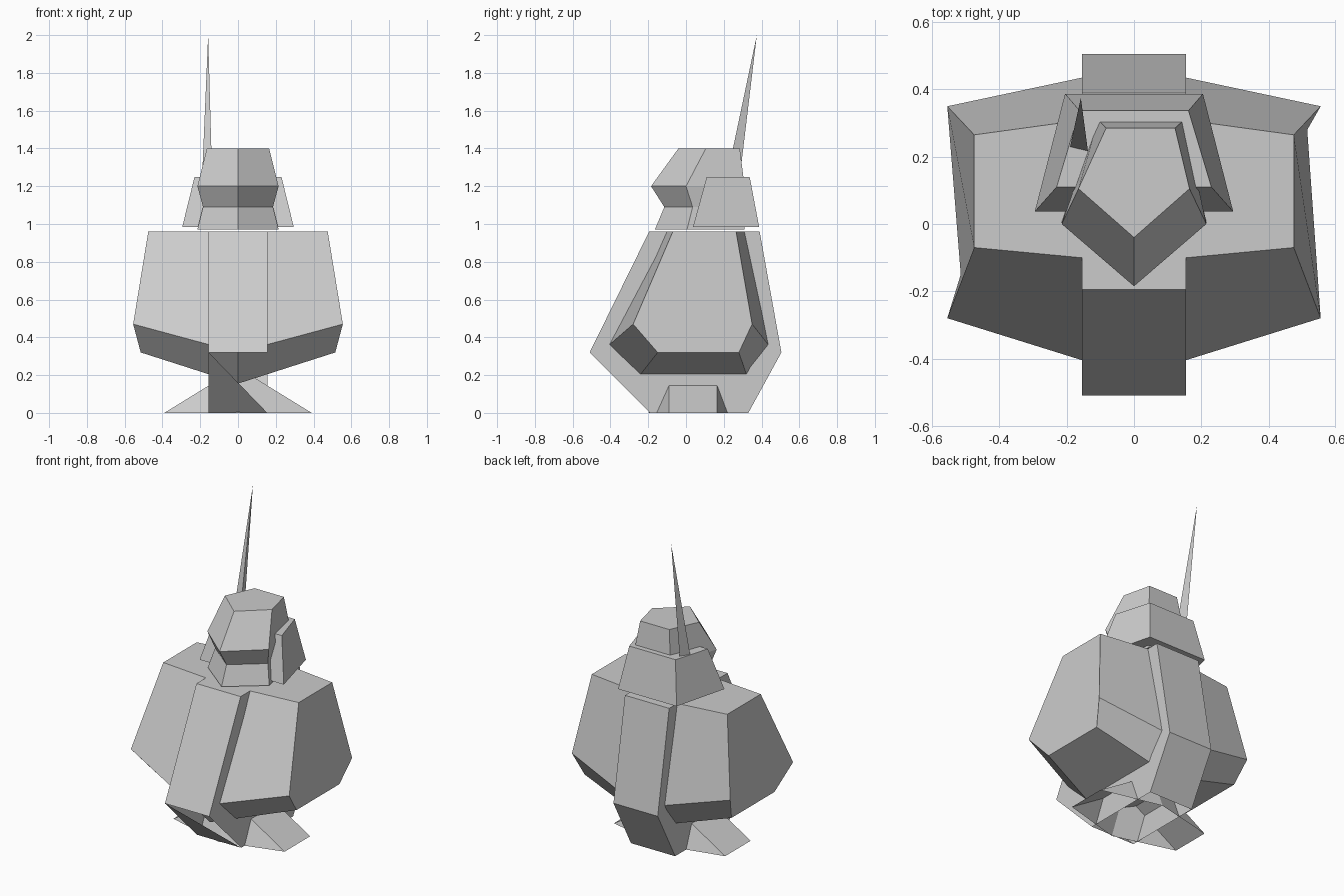
import bpy

if "Cube" in bpy.data.objects:
    bpy.data.objects.remove(bpy.data.objects["Cube"])


def make(name, verts, faces):
    mesh = bpy.data.meshes.new(name)
    mesh.from_pydata(verts, [], faces)
    mesh.update()
    obj = bpy.data.objects.new(name, mesh)
    bpy.context.collection.objects.link(obj)
    return obj


def loft(name, rings):
    """Join equal-length rings of points (counter-clockwise from the end) and cap both ends."""
    n = len(rings[0])
    verts = [p for r in rings for p in r]
    faces = [tuple(reversed(range(n))), tuple(range(len(verts) - n, len(verts)))]
    for k in range(len(rings) - 1):
        a, b = k * n, (k + 1) * n
        for i in range(n):
            j = (i + 1) % n
            faces.append((a + i, a + j, b + j, b + i))
    return make(name, verts, faces)


def level(points, z):
    return [(x, y, z) for x, y in points]


# Broad faceted body: hexagonal outline, thickest at the middle
end = [(.475, -.07, .96), (.555, -.28, .47), (.515, -.15, .32),
       (.515, .28, .32), (.555, .35, .47), (.475, .265, .96)]
middle = [(0, -.115, .96), (0, -.453, .32), (0, -.279, .155),
          (0, .337, .155), (0, .468, .32), (0, .33, .96)]
loft("body", [[(-x, y, z) for x, y, z in end], middle, end])

# Central band; half of the lower front panel and the underside are open
w = .155
band = [(-.195, .96), (-.51, .32), (-.19, 0), (.33, 0), (.505, .32), (.39, .96)]
n = len(band)
verts = [(s * w, y, z) for s in (-1, 1) for y, z in band]
faces = [tuple(reversed(range(n))), tuple(range(n, 2 * n))]
for i in (0, 3, 4, 5):
    j = (i + 1) % n
    faces.append((i, j, n + j, n + i))
faces.append((1, 2, n + 2))
make("central_band", verts, faces)

# Sloping feet with a ridge hidden inside the band
for side, label in ((1, "right"), (-1, "left")):
    v = [(side * x, y, z) for x, y, z in (
        (.39, -.09, 0), (.39, .165, 0), (0, -.09, .24), (0, .165, .24),
        (0, -.198, 0), (0, .256, 0))]
    f = [(0, 1, 3, 2), (0, 2, 4), (1, 5, 3)]
    make(label + "_foot", v, f if side > 0 else [tuple(reversed(q)) for q in f])


# Head: pointed at the front, pinched at the visor
def head_ring(z, tip, side_x, side_y, back_left, back_right, back_y):
    return level([(0, tip), (side_x, side_y), (back_right, back_y),
                  (back_left, back_y), (-side_x, side_y)], z)


loft("head", [
    head_ring(.97, -.165, .215, .005, -.107, .149, .31),
    head_ring(1.09, -.115, .185, .035, -.107, .149, .31),
    head_ring(1.20, -.185, .215, .0, -.107, .149, .31),
    head_ring(1.40, -.04, .165, .105, -.083, .122, .285)])

# Collar block behind the head
loft("collar", [
    level([(-.295, .037), (.295, .037), (.205, .387), (-.205, .387)], .985),
    level([(-.23, .11), (.23, .11), (.162, .337), (-.162, .337)], 1.25)])

# Thin three-sided antenna
make("antenna", [(-.19, .23, 1.25), (-.137, .217, 1.25), (-.155, .285, 1.25),
                 (-.158, .375, 2.0)],
     [(0, 2, 1), (0, 1, 3), (1, 2, 3), (2, 0, 3)])
